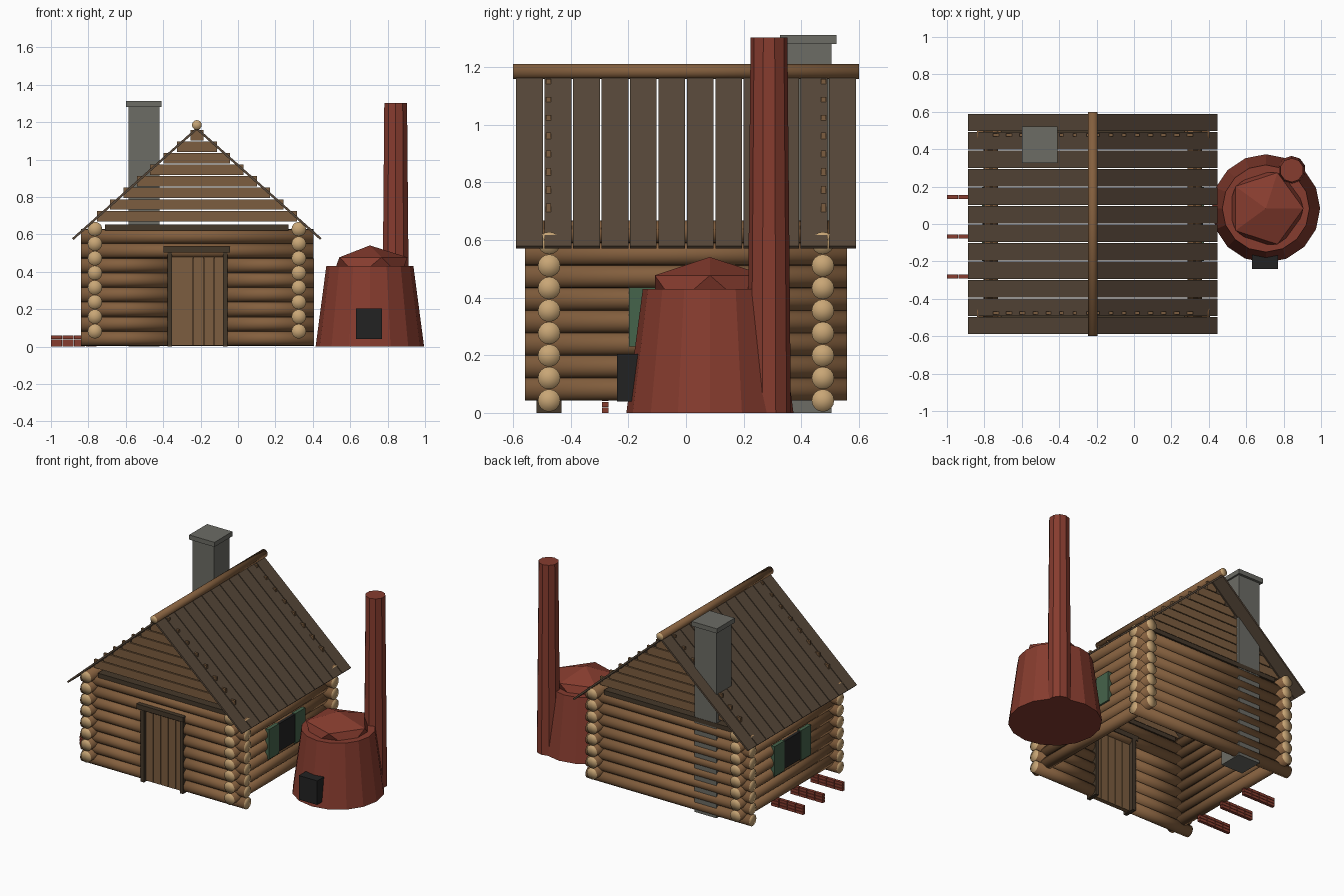
import bpy, bmesh, math
from mathutils import Matrix, Vector

if "Cube" in bpy.data.objects:
    bpy.data.objects.remove(bpy.data.objects["Cube"])


def material(name, r, g, b):
    m = bpy.data.materials.new(name)
    m.use_nodes = True
    m.diffuse_color = (r, g, b, 1)
    m.node_tree.nodes["Principled BSDF"].inputs["Base Color"].default_value = (r, g, b, 1)
    return m


BARK = material("log brown", .23, .115, .048)
CUT = material("cut wood beige", .58, .38, .18)
PLANK = material("plank brown", .20, .11, .05)
ROOF = material("roof brown", .095, .064, .041)
TRIM = material("dark trim", .06, .04, .023)
STONE = material("stone grey", .15, .15, .13)
BRICK = material("brick red", .24, .045, .028)
IRON = material("iron black", .016, .016, .016)
GREEN = material("shutter green", .06, .125, .07)

CX, HX, HY = -.22, .545, .475      # cabin centre and wall half sizes
R, PITCH = .039, .078              # log radius and course height


def box(bm, lo, hi, rot=None):
    lo, hi = Vector(lo), Vector(hi)
    m = Matrix.Translation((lo + hi) / 2) @ (rot or Matrix()) @ Matrix.Diagonal((*(hi - lo), 1))
    bmesh.ops.create_cube(bm, size=1, matrix=m)


def log(bm, a, b, r):
    """Round log from a to b with pale cut ends."""
    a, b = Vector(a), Vector(b)
    d = b - a
    m = Matrix.Translation((a + b) / 2) @ d.to_track_quat('Z', 'Y').to_matrix().to_4x4()
    v = bmesh.ops.create_cone(bm, cap_ends=True, cap_tris=True, segments=16,
                              radius1=r, radius2=r, depth=d.length, matrix=m)["verts"]
    for f in {f for w in v for f in w.link_faces}:
        f.material_index = int(len(f.verts) == 3)
        f.smooth = True


def cone(bm, x, y, z0, z1, r0, r1, n):
    bmesh.ops.create_cone(bm, cap_ends=True, segments=n, radius1=r0, radius2=r1, depth=z1 - z0,
                          matrix=Matrix.Translation((x, y, (z0 + z1) / 2)))


def finish(name, bm, *mats):
    me = bpy.data.meshes.new(name)
    bm.to_mesh(me)
    bm.free()
    for m in mats:
        me.materials.append(m)
    ob = bpy.data.objects.new(name, me)
    bpy.context.scene.collection.objects.link(ob)
    return ob


# Log walls, with the door opening left in the front
front, back, sides = bmesh.new(), bmesh.new(), bmesh.new()
x0, x1 = CX - .62, CX + .625
for i in range(8):
    z = .043 + PITCH * i
    log(back, (x0, HY, z), (x1, HY, z), R)
    if i < 6:
        log(front, (x0, -HY, z), (-.36, -HY, z), R)
        log(front, (-.07, -HY, z), (x1, -HY, z), R)
    else:
        log(front, (x0, -HY, z), (x1, -HY, z), R)
    for s in (-1, 1):
        x = CX + s * HX
        log(sides, (x, -.558, z + PITCH / 2), (x, .558, z + PITCH / 2), R)
finish("front_wall_logs", front, BARK, CUT)
finish("back_wall_logs", back, BARK, CUT)
finish("side_wall_logs", sides, BARK, CUT)

# Stepped gable planks and the plates below them
gable, plates = bmesh.new(), bmesh.new()
for s in (-1, 1):
    y = s * .477
    for i in range(8):
        w, z = .535 - .0714 * i, .67 + .0617 * i
        box(gable, (CX - w, y - .008, z), (CX + w, y + .008, z + .056))
    box(plates, (CX - .49, y - .03, .622), (CX + .49, y + .03, .652))
finish("gable_planks", gable, PLANK)
finish("wall_plates", plates, TRIM)

# Roof planks running down each slope
roof = bmesh.new()
run, drop = .663, .59
length, angle = math.hypot(run, drop), math.atan2(drop, run)
for s in (-1, 1):
    c = Vector((CX + s * run / 2, 0, 1.165 - drop / 2))
    for i in range(12):
        c.y = (i - 5.5) * .0987
        h = Vector((length / 2, .0465, .006))
        box(roof, c - h, c + h, Matrix.Rotation(s * angle, 4, 'Y'))
finish("roof_planks", roof, ROOF)
ridge = bmesh.new()
log(ridge, (CX, -.6, 1.185), (CX, .6, 1.185), .026)
finish("ridge_pole", ridge, BARK, CUT)

# Chimney
bm = bmesh.new()
box(bm, (-.585, .34, 0), (-.42, .505, 1.28))
box(bm, (-.6, .327, 1.28), (-.408, .522, 1.312))
finish("chimney", bm, STONE)

# Door with its frame
bm = bmesh.new()
for i in range(5):
    x = -.352 + .0565 * i
    box(bm, (x, -.495, .005), (x + .054, -.465, .49))
box(bm, (-.352, -.485, .005), (-.07, -.47, .488))
finish("door", bm, PLANK)
bm = bmesh.new()
for x in (-.377, -.08):
    box(bm, (x, -.518, 0), (x + .025, -.432, .505))
box(bm, (-.397, -.535, .502), (-.043, -.432, .535))
finish("door_frame", bm, TRIM)

# Side windows with shutters
panes, shutters = bmesh.new(), bmesh.new()
for s in (-1, 1):
    x = CX + s * .58
    box(panes, (x - .01, -.088, .24), (x + .01, .088, .43))
    for t in (-1, 1):
        y = t * .143
        box(shutters, (x - .012, y - .055, .23), (x + .014, y + .055, .435))
finish("window_panes", panes, IRON)
finish("window_shutters", shutters, GREEN)

# Low brick rows beside the cabin
bm = bmesh.new()
for y in (-.28, -.067, .145):
    for row in range(3):
        for col in range(4):
            x, z = -1 + .062 * col, .0205 * row
            box(bm, (x, y - .011, z), (x + .058, y + .011, z + .018))
finish("brick_rows", bm, BRICK)

# Kiln: tapered body, faceted dome, flue and hatch
KX, KY = .705, .083
bm = bmesh.new()
cone(bm, KX, KY, 0, .43, .29, .233, 16)
finish("kiln_body", bm, BRICK)
bm = bmesh.new()
bmesh.ops.create_icosphere(bm, subdivisions=1, radius=1,
                           matrix=Matrix.Translation((KX, KY, .426)) @ Matrix.Diagonal((.225, .225, .115, 1)))
finish("kiln_dome", bm, BRICK)
bm = bmesh.new()
cone(bm, .843, .288, 0, 1.302, .076, .064, 10)
finish("kiln_flue", bm, BRICK)
bm = bmesh.new()
box(bm, (.63, -.24, .04), (.77, -.16, .205))
finish("kiln_hatch", bm, IRON)
